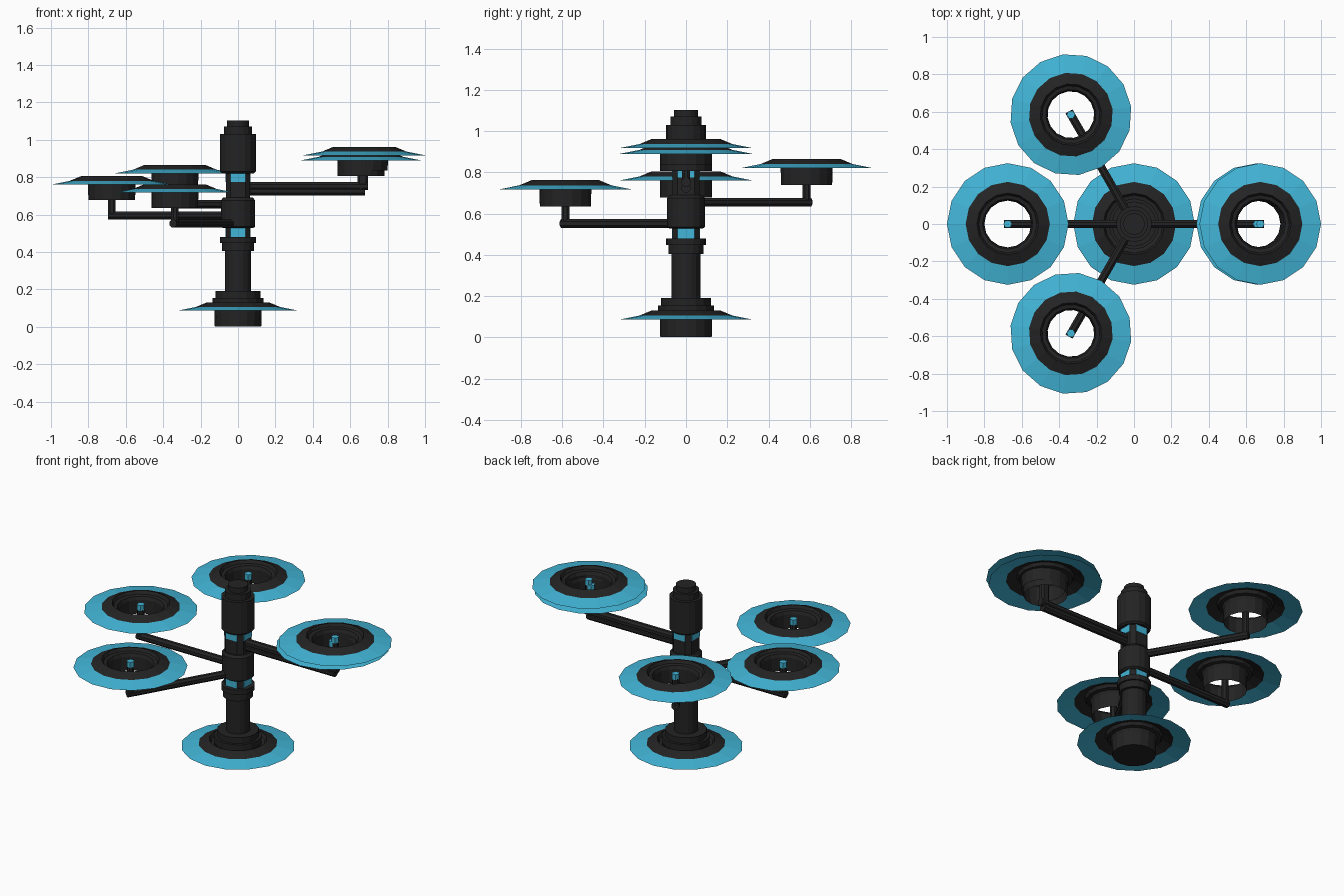
import bpy, bmesh, math
from mathutils import Matrix, Vector

if "Cube" in bpy.data.objects:
    bpy.data.objects.remove(bpy.data.objects["Cube"])


def material(name, color):
    m = bpy.data.materials.new(name)
    m.diffuse_color = (*color, 1)
    m.use_nodes = True
    m.node_tree.nodes["Principled BSDF"].inputs["Base Color"].default_value = m.diffuse_color
    return m


BLACK = material("matte black", (0.017, 0.017, 0.017))
BLUE = material("sky blue", (0.055, 0.47, 0.69))


def finish(name, bm, mats, matrix=None):
    if matrix:
        bm.transform(matrix)
    me = bpy.data.meshes.new(name)
    bm.to_mesh(me)
    bm.free()
    for m in mats:
        me.materials.append(m)
    ob = bpy.data.objects.new(name, me)
    bpy.context.collection.objects.link(ob)
    return ob


def lathe(name, profile, sides=16, mats=(BLACK,), matrix=None, rule=None, caps=False):
    """Turn (radius, height) points around z, optionally colouring bands by rule."""
    bm = bmesh.new()
    rings = []
    for r, z in profile:
        rings.append([bm.verts.new((r * math.cos(2 * math.pi * i / sides),
                                    r * math.sin(2 * math.pi * i / sides), z))
                      for i in range(sides)])
    for k in range(len(rings) - 1):
        for i in range(sides):
            j = (i + 1) % sides
            f = bm.faces.new((rings[k][i], rings[k][j], rings[k + 1][j], rings[k + 1][i]))
            if rule:
                f.material_index = rule(k)
    if caps:
        bm.faces.new(rings[0][::-1])
        bm.faces.new(rings[-1])
    return finish(name, bm, mats, matrix)


def rod(name, a, b, radius, mat, sides=8):
    a, b = Vector(a), Vector(b)
    d = b - a
    bm = bmesh.new()
    bmesh.ops.create_cone(bm, cap_ends=True, segments=sides, radius1=radius,
                          radius2=radius, depth=d.length)
    turn = Matrix.Rotation(math.pi / sides, 4, 'Z')
    q = d.to_track_quat('Z', 'Y').to_matrix().to_4x4()
    return finish(name, bm, (mat,), Matrix.Translation((a + b) / 2) @ q @ turn)


# Flared dish on an open drum: blue outer band, black inner cone and drum
DISH = [(0.325, 0.082), (0.225, 0.102), (0.165, 0.127), (0.155, 0.108),
        (0.135, 0.104), (0.127, 0.085), (0.125, 0.0)]


def dish(name, matrix):
    return lathe(name, DISH, mats=(BLUE, BLACK), matrix=matrix,
                 rule=lambda k: 0 if k == 0 else 1)


def hub(name, z0, z1, w0, w1):
    """Chamfered square core with a blue window plate on each main side."""
    h, c = 0.065, 0.04
    bm = bmesh.new()
    pts = [(h, -c), (h, c), (c, h), (-c, h), (-h, c), (-h, -c), (-c, -h), (c, -h)]
    base = bm.faces.new([bm.verts.new((x, y, z0)) for x, y in pts])
    top = bmesh.ops.extrude_face_region(bm, geom=[base])
    bmesh.ops.translate(bm, vec=(0, 0, z1 - z0),
                        verts=[v for v in top["geom"] if isinstance(v, bmesh.types.BMVert)])
    bmesh.ops.recalc_face_normals(bm, faces=bm.faces)
    finish(name, bm, (BLACK,))
    for i in range(4):
        bm = bmesh.new()
        bmesh.ops.create_cube(bm, size=1, matrix=Matrix.Translation((h, 0, (w0 + w1) / 2))
                              @ Matrix.Diagonal((0.006, 2 * c, w1 - w0, 1)))
        finish(f"{name}_window_{i}", bm, (BLUE,), Matrix.Rotation(i * math.pi / 2, 4, 'Z'))


# Base: dish, stepped foot and lower shaft with collar
dish("base_dish", Matrix.Translation((0, 0, 0.004)))
lathe("lower_shaft", [(0.124, 0.002), (0.124, 0.115), (0.136, 0.115), (0.136, 0.155),
                      (0.12, 0.155), (0.12, 0.192), (0.07, 0.192), (0.07, 0.405),
                      (0.086, 0.405), (0.086, 0.448), (0.096, 0.448), (0.096, 0.48)],
      caps=True)

# Column: two windowed hubs, middle sleeve and stepped head
hub("lower_hub", 0.48, 0.54, 0.48, 0.53)
lathe("middle_sleeve", [(0.08, 0.527), (0.092, 0.535), (0.092, 0.60),
                        (0.092, 0.675), (0.08, 0.69)], caps=True)
hub("upper_hub", 0.685, 0.825, 0.775, 0.82)
lathe("column_head", [(0.085, 0.82), (0.096, 0.83), (0.096, 1.03), (0.076, 1.03),
                      (0.076, 1.07), (0.058, 1.07), (0.058, 1.103)], caps=True)

# Arms, each with an upright post, blue knob and dish: (degrees, reach, drum bottom)
PODS = [(0, 0.658, 0.807), (0, 0.675, 0.835), (120, 0.675, 0.738),
        (180, 0.675, 0.678), (240, 0.675, 0.635)]
for n, (deg, reach, zb) in enumerate(PODS):
    a = math.radians(deg)
    d = Vector((math.cos(a), math.sin(a), 0))
    p = d * reach
    za = Vector((0, 0, zb - 0.083))
    rod(f"arm_{n}", d * 0.03 + za, p + d * 0.02 + za, 0.0235, BLACK)
    rod(f"post_{n}", p + za, p + Vector((0, 0, zb + 0.088)), 0.021, BLACK)
    rod(f"knob_{n}", p + Vector((0, 0, zb + 0.084)), p + Vector((0, 0, zb + 0.118)),
        0.023, BLUE, 6)
    dish(f"arm_dish_{n}", Matrix.Translation(p + Vector((0, 0, zb))) @ Matrix.Rotation(a, 4, 'Z'))
